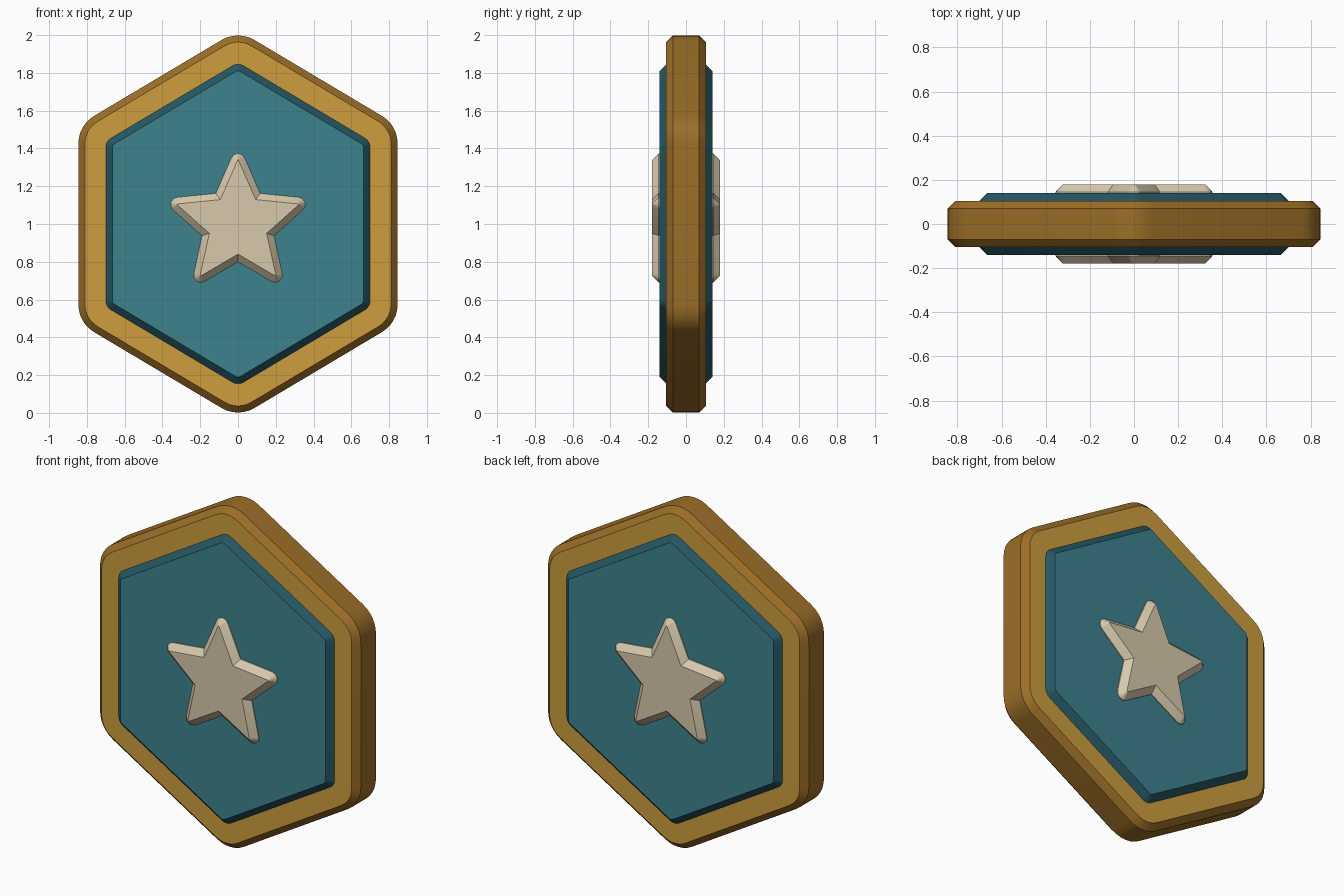
import bpy, bmesh, math
from mathutils import Vector

if "Cube" in bpy.data.objects:
    bpy.data.objects.remove(bpy.data.objects["Cube"])


def material(name, r, g, b):
    lin = [((c / 255 + 0.055) / 1.055) ** 2.4 for c in (r, g, b)]
    m = bpy.data.materials.new(name)
    m.diffuse_color = (*lin, 1)
    m.use_nodes = True
    m.node_tree.nodes["Principled BSDF"].inputs["Base Color"].default_value = m.diffuse_color
    return m


GOLD = material("gold face", 205, 158, 61)
DARK_GOLD = material("dark gold edge", 156, 110, 39)
TEAL = material("teal face", 61, 130, 143)
DARK_TEAL = material("dark teal edge", 36, 87, 99)
CREAM = material("cream", 215, 201, 171)


def outline(corners, radius, inset, segs):
    """Counter-clockwise outline, inset evenly, with its convex corners rounded."""
    pts = []
    n = len(corners)
    for i, p in enumerate(corners):
        a = (p - corners[i - 1]).normalized()
        b = (corners[(i + 1) % n] - p).normalized()
        na, nb = Vector((-a.y, a.x)), Vector((-b.y, b.x))   # inward normals
        miter = (na + nb) / (1 + na.dot(nb))
        if a.x * b.y - a.y * b.x < 0:                       # concave: keep sharp
            pts.append(p + miter * inset)
            continue
        centre = p + miter * radius
        start = math.atan2(-na.y, -na.x)
        turn = math.acos(max(-1, min(1, a.dot(b))))
        for k in range(segs + 1):
            t = start + turn * k / segs
            pts.append(centre + Vector((math.cos(t), math.sin(t))) * (radius - inset))
    return pts


def plate(name, corners, radius, half, chamfer, segs, face_mat, edge_mat):
    """Chamfered plate standing in the xz plane, the same front and back."""
    bm = bmesh.new()
    rings = []
    for y, inset in ((-half, chamfer), (chamfer - half, 0),
                     (half - chamfer, 0), (half, chamfer)):
        rings.append([bm.verts.new((p.x, y, p.y + 1))
                      for p in outline(corners, radius, inset, segs)])
    n = len(rings[0])
    for r0, r1 in zip(rings, rings[1:]):
        for i in range(n):
            j = (i + 1) % n
            bm.faces.new((r0[i], r0[j], r1[j], r1[i])).material_index = 1
    bm.faces.new(rings[0])
    bm.faces.new(rings[-1][::-1])
    bmesh.ops.recalc_face_normals(bm, faces=bm.faces[:])
    me = bpy.data.meshes.new(name)
    bm.to_mesh(me)
    bm.free()
    me.materials.append(face_mat)
    me.materials.append(edge_mat)
    ob = bpy.data.objects.new(name, me)
    bpy.context.collection.objects.link(ob)
    bpy.ops.object.select_all(action='DESELECT')
    ob.select_set(True)
    bpy.context.view_layer.objects.active = ob
    bpy.ops.object.shade_smooth_by_angle(angle=math.radians(30))


def hexagon(w, side, top):
    return [Vector(p) for p in ((w, -side), (w, side), (0, top),
                                (-w, side), (-w, -side), (0, -top))]


# outer frame and raised panel
plate("frame", hexagon(0.845, 0.523, 1.026), 0.17, 0.105, 0.035, 6, GOLD, DARK_GOLD)
plate("panel", hexagon(0.70, 0.438, 0.855), 0.06, 0.14, 0.035, 6, TEAL, DARK_TEAL)

# five-pointed star, standing out on both faces
star = []
for i in range(10):
    a = math.pi / 2 + i * math.pi / 5
    star.append(Vector((math.cos(a), math.sin(a))) * (0.2 if i % 2 else 0.43))
plate("star", star, 0.038, 0.18, 0.035, 4, CREAM, CREAM)
